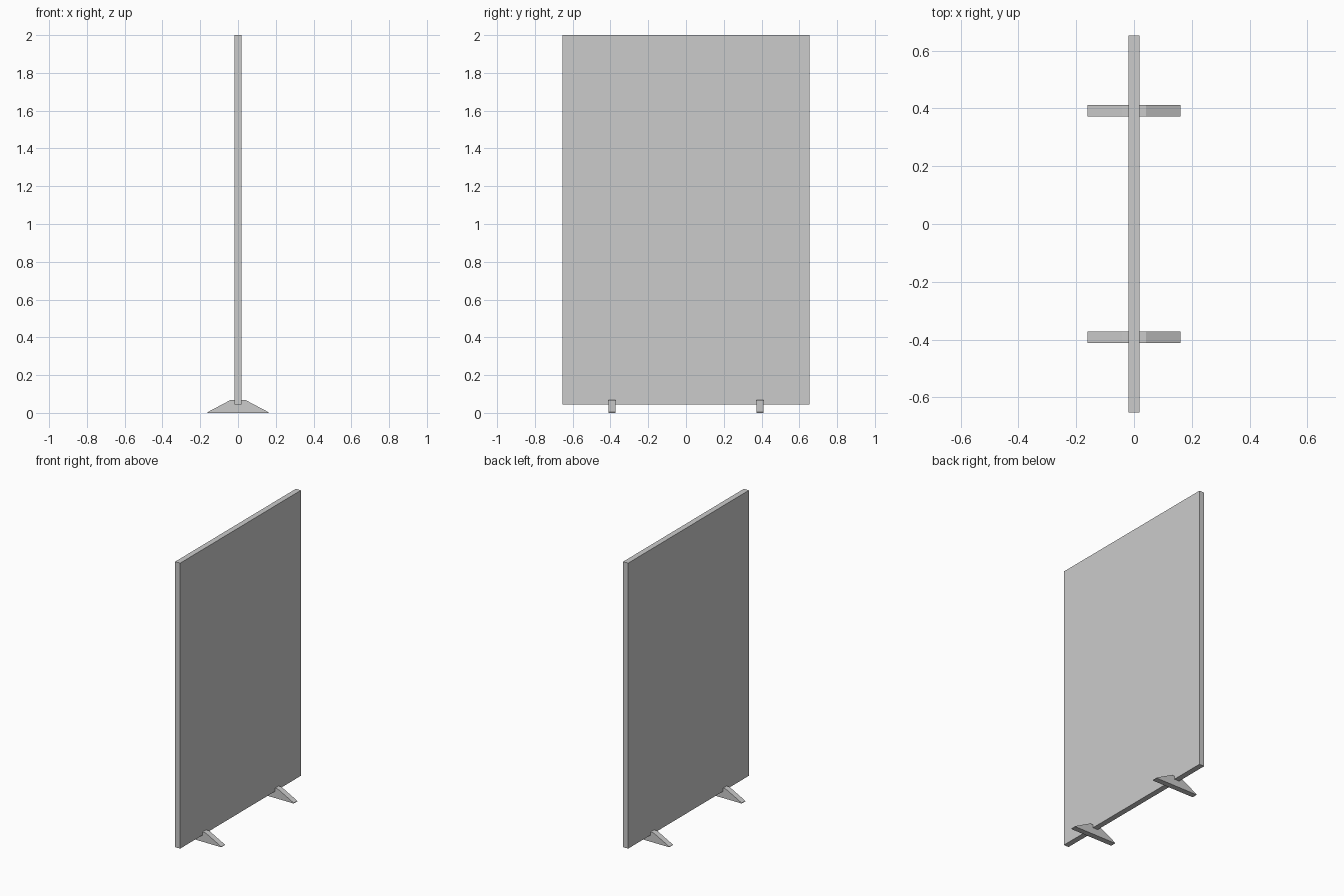
import bpy
import bmesh

if "Cube" in bpy.data.objects:
    bpy.data.objects.remove(bpy.data.objects["Cube"])

PANEL_HALF_T, PANEL_HALF_W = 0.019, 0.653
PANEL_BOTTOM, PANEL_TOP = 0.045, 2.0
FOOT_Y, FOOT_HALF_T = 0.392, 0.0195


def extrude_profile(name, points, y0, y1):
    """Solid made from an x-z outline extruded along y."""
    bm = bmesh.new()
    face = bm.faces.new([bm.verts.new((x, y0, z)) for x, z in points])
    grown = bmesh.ops.extrude_face_region(bm, geom=[face])["geom"]
    moved = [g for g in grown if isinstance(g, bmesh.types.BMVert)]
    bmesh.ops.translate(bm, verts=moved, vec=(0, y1 - y0, 0))
    bmesh.ops.recalc_face_normals(bm, faces=bm.faces)
    mesh = bpy.data.meshes.new(name)
    bm.to_mesh(mesh)
    bm.free()
    obj = bpy.data.objects.new(name, mesh)
    bpy.context.collection.objects.link(obj)
    return obj


# Upright screen panel
t = PANEL_HALF_T
extrude_profile("screen_panel",
                [(-t, PANEL_BOTTOM), (t, PANEL_BOTTOM), (t, PANEL_TOP), (-t, PANEL_TOP)],
                -PANEL_HALF_W, PANEL_HALF_W)

# Sloped feet, with a slot that holds the panel's lower edge
right_half = [(0.161, 0.0), (0.161, 0.004), (0.042, 0.067), (t, 0.067), (t, PANEL_BOTTOM)]
foot_outline = right_half + [(-x, z) for x, z in reversed(right_half)]
for label, y in (("front", -FOOT_Y), ("back", FOOT_Y)):
    extrude_profile(f"{label}_foot", foot_outline, y - FOOT_HALF_T, y + FOOT_HALF_T)
